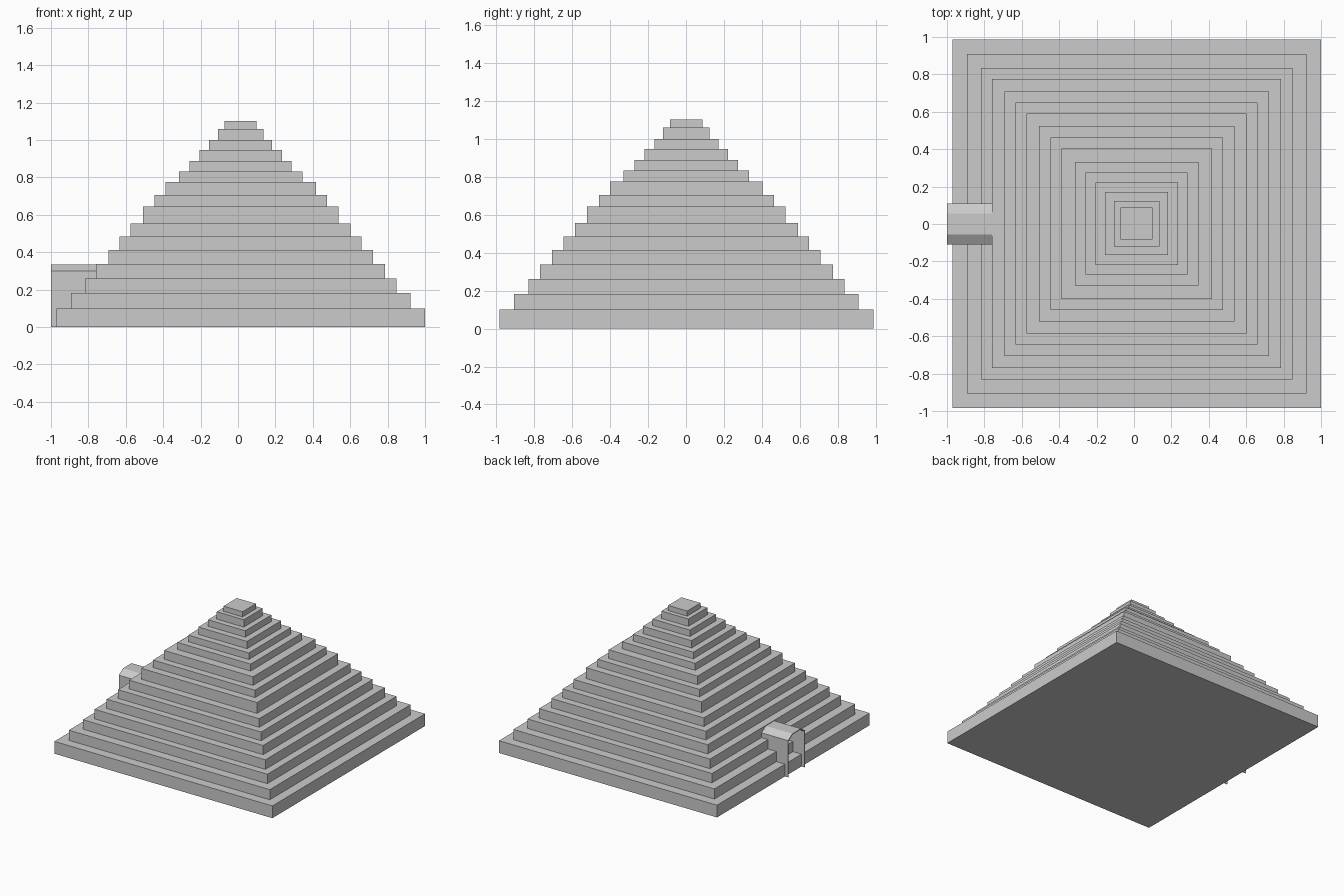
import bpy
import bmesh

cube = bpy.data.objects.get("Cube")
if cube:
    bpy.data.objects.remove(cube, do_unlink=True)

stone = bpy.data.materials.new("grey_stone")
stone.use_nodes = True
COLOUR = (0.6, 0.6, 0.6, 1)
stone.diffuse_color = COLOUR
stone.node_tree.nodes["Principled BSDF"].inputs["Base Color"].default_value = COLOUR


def add_object(name, bm):
    bmesh.ops.recalc_face_normals(bm, faces=bm.faces)
    mesh = bpy.data.meshes.new(name)
    bm.to_mesh(mesh)
    bm.free()
    mesh.materials.append(stone)
    obj = bpy.data.objects.new(name, mesh)
    bpy.context.collection.objects.link(obj)
    return obj


# Stepped pyramid: half width and top height of each terrace
CENTRE_X, CENTRE_Y = 0.014, 0.002
HALF = [.985, .908, .833, .772, .707, .647, .588, .523,
        .461, .402, .33, .273, .22, .168, .122, .086]
TOPS = [.10, .183, .26, .338, .413, .484, .555, .644,
        .705, .776, .833, .887, .947, 1.0, 1.06, 1.102]


def square_ring(bm, half, z):
    corners = ((-1, -1), (1, -1), (1, 1), (-1, 1))
    return [bm.verts.new((CENTRE_X + sx * half, CENTRE_Y + sy * half, z)) for sx, sy in corners]


bm = bmesh.new()
rings = []
base = 0.0
for half, top in zip(HALF, TOPS):
    rings += [square_ring(bm, half, base), square_ring(bm, half, top)]
    base = top
for low, high in zip(rings, rings[1:]):
    for i in range(4):
        j = (i + 1) % 4
        bm.faces.new((low[i], low[j], high[j], high[i]))
bm.faces.new(rings[0])
bm.faces.new(rings[-1])
add_object("stepped_pyramid", bm)

# Entrance: thin open arch running from the base edge into the terraces
OUTER = [(.11, 0), (.11, .30), (.055, .335)]
WALL = 0.006


def arch_profile(inset):
    half = [(y - inset, max(z - inset, 0)) for y, z in OUTER]
    return half + [(-y, z) for y, z in reversed(half)]


bm = bmesh.new()
loop = arch_profile(0) + arch_profile(WALL)[::-1]
front, back = ([bm.verts.new((x, y, z)) for y, z in loop] for x in (-1.0, -0.76))
count = len(loop)
for i in range(count):
    j = (i + 1) % count
    bm.faces.new((front[i], front[j], back[j], back[i]))
for ring in (front, back):
    for i in range(count // 2 - 1):
        bm.faces.new((ring[i], ring[i + 1], ring[count - 2 - i], ring[count - 1 - i]))
add_object("entrance_arch", bm)
